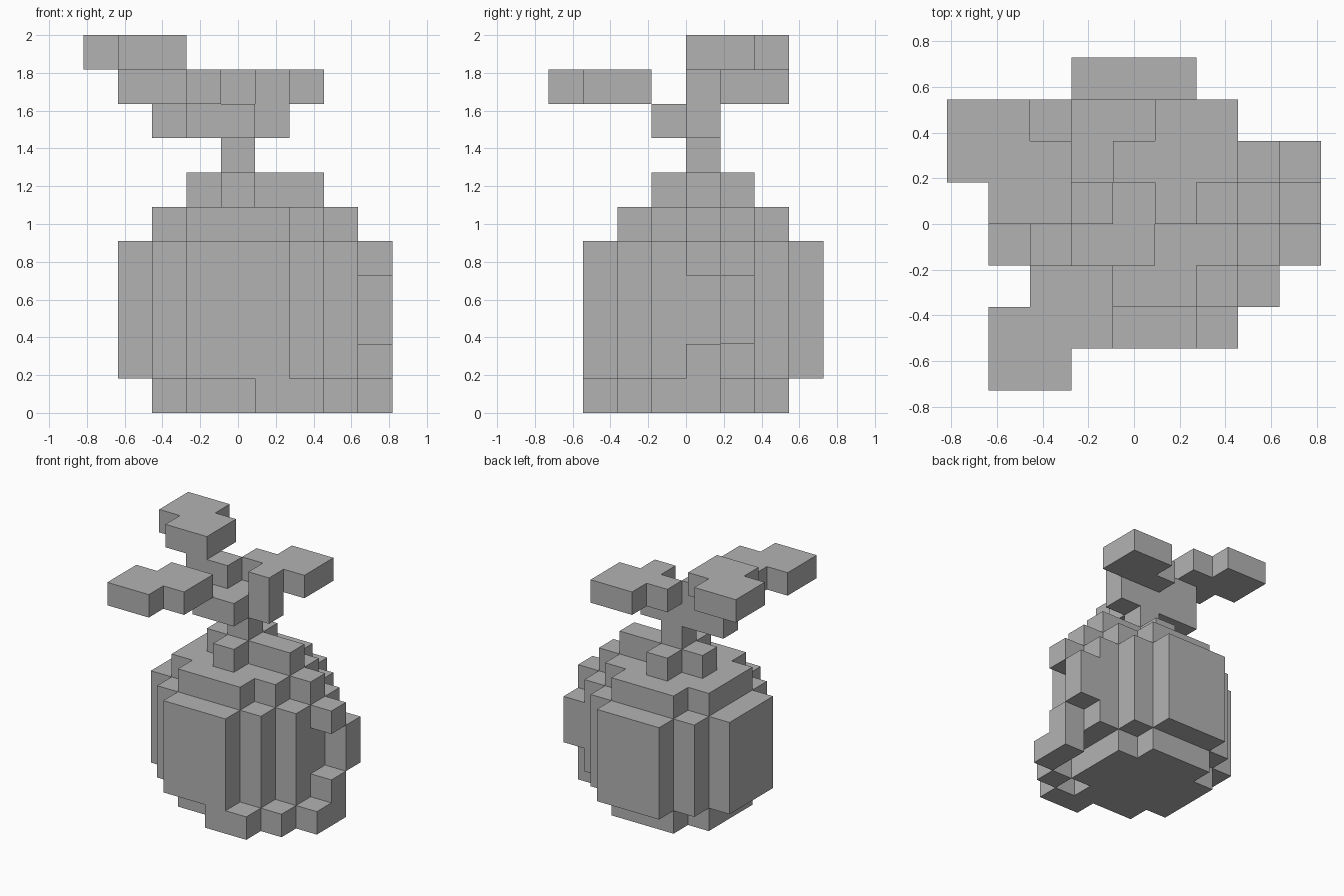
import bpy
import bmesh
from mathutils import Vector

old = bpy.data.objects.get("Cube")
if old:
    bpy.data.objects.remove(old, do_unlink=True)

UNIT = 2 / 11                      # edge of one block
ORIGIN = Vector((-4.5, -4, 0))     # corner of the block grid

grey = bpy.data.materials.new("plain_grey")
grey.use_nodes = True
grey.diffuse_color = (0.45, 0.45, 0.45, 1)
grey.node_tree.nodes["Principled BSDF"].inputs["Base Color"].default_value = (0.45, 0.45, 0.45, 1)


def box(x, y, z):
    """Blocks filling inclusive (first, last) ranges on each axis."""
    return {(i, j, k)
            for i in range(x[0], x[1] + 1)
            for j in range(y[0], y[1] + 1)
            for k in range(z[0], z[1] + 1)}


def disc(radius, limit, layer):
    """Rounded layer of blocks about the central column."""
    span = range(-radius, radius + 1)
    return {(4 + a, 4 + b, layer) for a in span for b in span
            if abs(a) + abs(b) <= limit}


def leaf(rows, layer):
    """Leaf from (row, first, last) strips."""
    cells = set()
    for j, first, last in rows:
        cells |= box((first, last), (j, j), (layer, layer))
    return cells


# Round body: narrow base, straight sides, stepped top
body = disc(2, 3, 0) | disc(2, 3, 5) | disc(1, 1, 6)
for layer in range(1, 5):
    body |= disc(3, 4, layer)

# Vine creeping down the side and round the base
vine = {(6, 4, 6), (7, 4, 5), (8, 4, 4), (8, 5, 3), (8, 5, 2), (8, 4, 1),
        (8, 4, 0), (8, 3, 0), (7, 2, 0), (6, 1, 0), (5, 1, 0)}

# Stem with its branches
stem = (box((4, 4), (4, 4), (7, 8)) | box((2, 5), (4, 4), (8, 8))
        | box((3, 4), (3, 3), (8, 8)) | box((2, 3), (4, 4), (9, 9))
        | {(5, 4, 9)})

parts = {
    "body": body,
    "vine": vine,
    "stem": stem,
    "front_leaf": leaf([(0, 1, 2), (1, 1, 3), (2, 2, 3)], 9),
    "top_leaf": leaf([(4, 1, 2), (5, 0, 2), (6, 0, 1)], 10),
    "back_leaf": leaf([(5, 4, 6), (6, 5, 6)], 9),
}
filled = set().union(*parts.values())


def build(name, cells):
    """Skin the blocks, leaving out faces that touch another block."""
    bm = bmesh.new()
    for cell in sorted(cells):
        centre = Vector(cell) + Vector((0.5, 0.5, 0.5))
        for axis in range(3):
            for sign in (-1, 1):
                step = Vector((0, 0, 0))
                step[axis] = sign
                if tuple(int(c) for c in Vector(cell) + step) in filled:
                    continue
                u, v = Vector((0, 0, 0)), Vector((0, 0, 0))
                u[(axis + 1) % 3] = 0.5
                v[(axis + 2) % 3] = 0.5 * sign
                mid = centre + step * 0.5
                corners = (mid - u - v, mid + u - v, mid + u + v, mid - u + v)
                bm.faces.new([bm.verts.new((c + ORIGIN) * UNIT) for c in corners])
    bmesh.ops.remove_doubles(bm, verts=bm.verts, dist=0.001)
    mesh = bpy.data.meshes.new(name)
    bm.to_mesh(mesh)
    bm.free()
    mesh.materials.append(grey)
    obj = bpy.data.objects.new(name, mesh)
    bpy.context.collection.objects.link(obj)


for part_name, part_cells in parts.items():
    build(part_name, part_cells)
